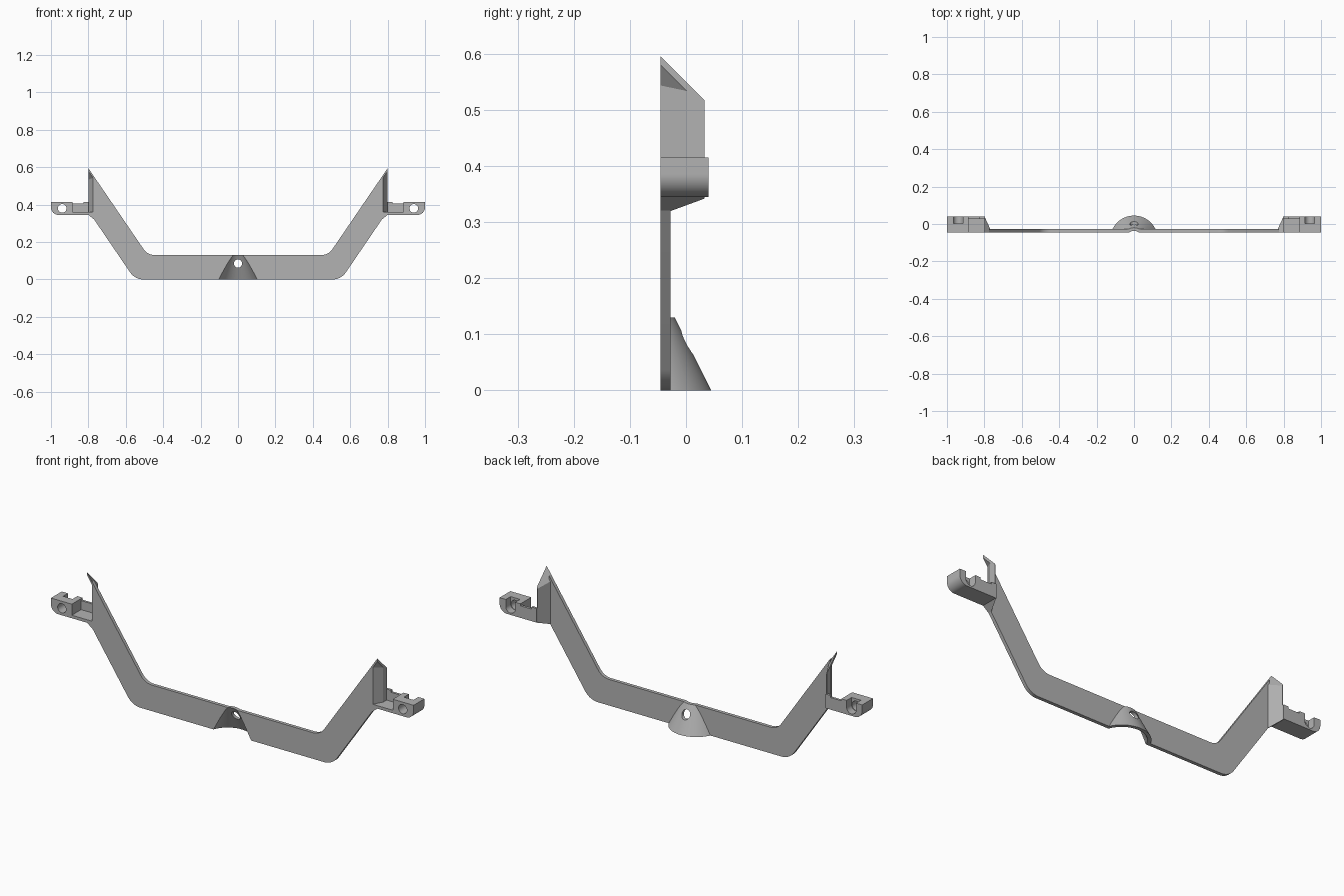
import bpy, bmesh, math
from mathutils import Vector

if "Cube" in bpy.data.objects:
    bpy.data.objects.remove(bpy.data.objects["Cube"], do_unlink=True)

FRONT, BACK = -0.045, -0.028
SLOPE = 1.467

grey = bpy.data.materials.new("plain grey")
grey.use_nodes = True
grey.diffuse_color = (0.45, 0.45, 0.45, 1)
grey.node_tree.nodes["Principled BSDF"].inputs["Base Color"].default_value = (0.45, 0.45, 0.45, 1)


def roof(x, y):
    """Sloping cut across the tips of the arms."""
    return 0.595 + SLOPE * (x - 0.8) - (y - FRONT)


def rounded(corners, steps=10):
    """Closed outline from (x, z, radius) corners."""
    out = []
    for i, (x, z, r) in enumerate(corners):
        p = Vector((x, z))
        if not r:
            out.append(p)
            continue
        a = (Vector(corners[i - 1][:2]) - p).normalized()
        b = (Vector(corners[(i + 1) % len(corners)][:2]) - p).normalized()
        half = a.angle(b) / 2
        mid = p + (a + b).normalized() * r / math.sin(half)
        start = p + a * r / math.tan(half) - mid
        end = p + b * r / math.tan(half) - mid
        for k in range(steps + 1):
            out.append(mid + start.lerp(end, k / steps).normalized() * r)
    return out


def solid(name, low, high):
    """Closed prism between two matching loops."""
    bm = bmesh.new()
    lo = [bm.verts.new(p) for p in low]
    hi = [bm.verts.new(p) for p in high]
    bm.faces.new(lo)
    bm.faces.new(hi)
    for i in range(len(lo)):
        j = (i + 1) % len(lo)
        bm.faces.new((lo[i], lo[j], hi[j], hi[i]))
    bmesh.ops.recalc_face_normals(bm, faces=bm.faces)
    mesh = bpy.data.meshes.new(name)
    bm.to_mesh(mesh)
    bm.free()
    obj = bpy.data.objects.new(name, mesh)
    bpy.context.collection.objects.link(obj)
    mesh.materials.append(grey)
    return obj


def plate(name, outline, y0, y1):
    return solid(name, [(x, y0, z) for x, z in outline], [(x, y1, z) for x, z in outline])


def column(name, footprint, bottom, top):
    return solid(name, [(x, y, bottom(x, y)) for x, y in footprint],
                 [(x, y, top(x, y)) for x, y in footprint])


def box(name, x0, x1, y0, y1, z0, z1):
    return plate(name, [(x0, z0), (x1, z0), (x1, z1), (x0, z1)], y0, y1)


def circle(cx, cy, r, n=32):
    return [(cx + r * math.cos(2 * math.pi * k / n), cy + r * math.sin(2 * math.pi * k / n))
            for k in range(n)]


def cone(name, r0, r1, z0, z1):
    axis = -0.082
    return solid(name, [(x, y, z0) for x, y in circle(0, axis, r0, 96)],
                 [(x, y, z1) for x, y in circle(0, axis, r1, 96)])


def finish(obj, steps, mirror=False):
    """Apply boolean steps, remove cutters, mirror and shade."""
    for op, tool in steps:
        tool.hide_render = True
        mod = obj.modifiers.new(op, "BOOLEAN")
        mod.operation, mod.object, mod.solver = op, tool, "EXACT"
    if mirror:
        mod = obj.modifiers.new("mirror", "MIRROR")
        mod.use_mirror_merge = False
    bpy.context.view_layer.update()
    graph = bpy.context.evaluated_depsgraph_get()
    mesh = bpy.data.meshes.new_from_object(obj.evaluated_get(graph))
    obj.modifiers.clear()
    obj.data = mesh
    for _, tool in steps:
        bpy.data.objects.remove(tool, do_unlink=True)
    bpy.ops.object.select_all(action="DESELECT")
    obj.select_set(True)
    bpy.context.view_layer.objects.active = obj
    bpy.ops.object.shade_smooth_by_angle(angle=math.radians(25))


# Bent band with the hollow half cone in its middle
right_half = [(0.551, 0, 0.085), (0.775, 0.329, 0), (0.775, 0.558, 0), (0.483, 0.13, 0.075)]
left_half = [(-x, z, r) for x, z, r in reversed(right_half)]
band = plate("band", rounded(right_half + left_half), FRONT, BACK)
hub = cone("hub_outer", 0.127, 0.062, 0, 0.13)
finish(hub, [("INTERSECT", box("hub_limit", -0.2, 0.2, FRONT, 0.2, -0.1, 0.3))])
finish(band, [
    ("UNION", hub),
    ("DIFFERENCE", cone("hub_hollow", 0.115, 0.04, -0.01, 0.14)),
    ("DIFFERENCE", plate("hub_hole", circle(0, 0.085, 0.022), -0.1, 0.1)),
])

# Pointed arm ends with an open pocket on the outside
wing = column("arm_end",
              [(0.765, FRONT), (0.8, FRONT), (0.8, 0.033), (0.796, 0.033), (0.768, BACK), (0.765, BACK)],
              lambda x, y: 0.345 - 0.8 * (0.8 - x), roof)
pocket = column("pocket", [(0.775, FRONT - 0.01), (0.81, FRONT - 0.01), (0.81, 0.02), (0.775, FRONT)],
                lambda x, y: 0.36, lambda x, y: roof(x, y) - 0.015)
finish(wing, [("DIFFERENCE", pocket)], mirror=True)

# Mounting ears with screw hole, nut slot and front recess
ear_outline = rounded([(0.797, 0.345, 0), (1, 0.345, 0.04), (1, 0.415, 0), (0.797, 0.415, 0)])
ear = plate("mounting_ear", ear_outline, FRONT, 0.04)
slot = [(0.94 + 0.026 * math.cos(a), 0.38 + 0.026 * math.sin(a))
        for a in (math.pi * (1 + k / 16) for k in range(17))] + [(0.966, 0.45), (0.914, 0.45)]
finish(ear, [
    ("DIFFERENCE", box("recess", 0.78, 0.885, -0.1, 0.028, 0.36, 0.5)),
    ("DIFFERENCE", box("wall_notch", 0.825, 0.885, 0, 0.1, 0.405, 0.5)),
    ("DIFFERENCE", plate("nut_slot", slot, 0.002, 0.1)),
    ("DIFFERENCE", plate("screw_hole", circle(0.94, 0.38, 0.023), -0.1, 0.1)),
], mirror=True)
